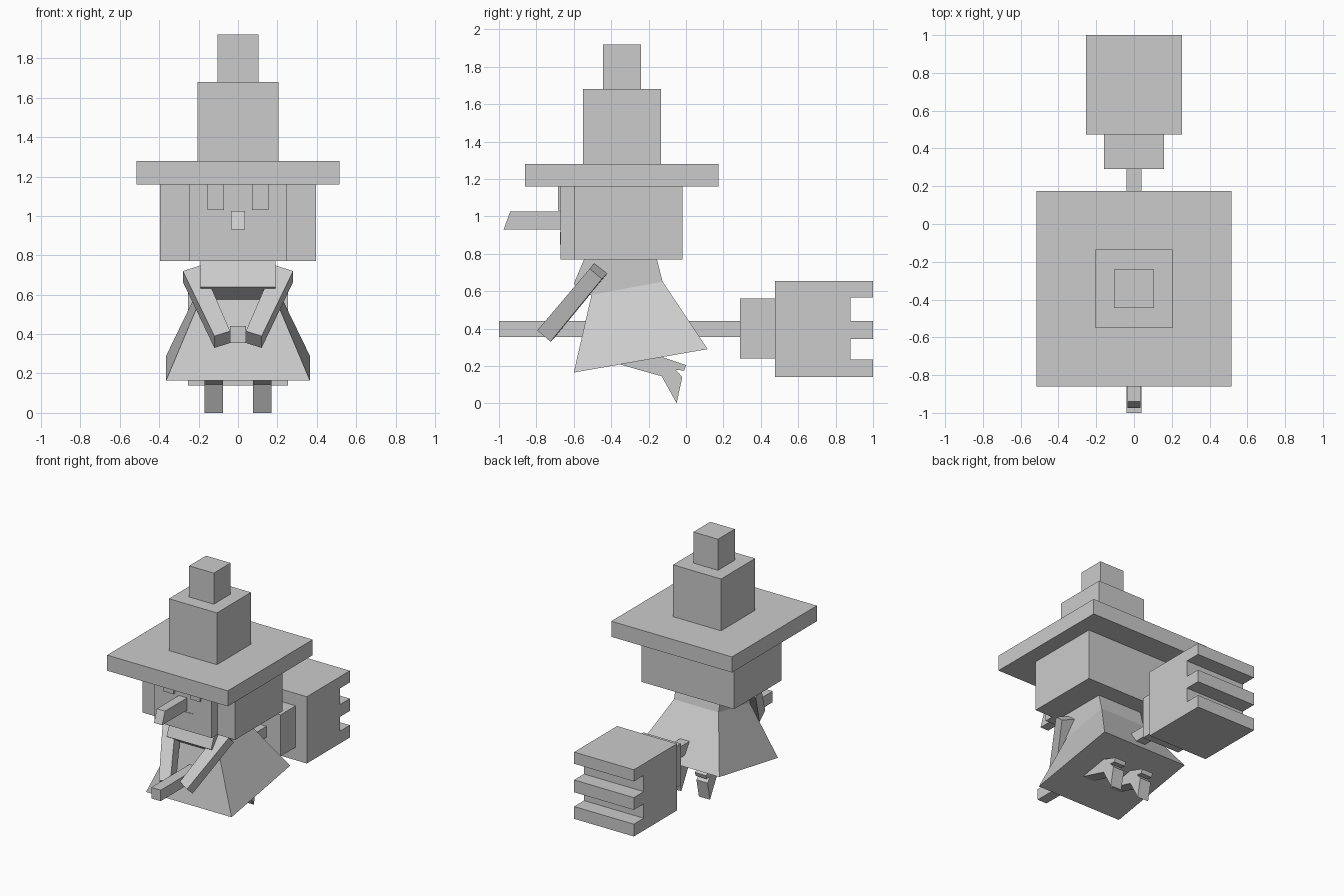
import bpy
import bmesh

default = bpy.data.objects.get("Cube")
if default:
    bpy.data.objects.remove(default, do_unlink=True)

grey = bpy.data.materials.new("plain grey")
grey.use_nodes = True
grey.diffuse_color = (0.6, 0.6, 0.6, 1)
grey.node_tree.nodes["Principled BSDF"].inputs["Base Color"].default_value = grey.diffuse_color


def finish(name, bm):
    bmesh.ops.recalc_face_normals(bm, faces=bm.faces)
    mesh = bpy.data.meshes.new(name)
    bm.to_mesh(mesh)
    bm.free()
    mesh.materials.append(grey)
    obj = bpy.data.objects.new(name, mesh)
    bpy.context.collection.objects.link(obj)
    return obj


def loft(name, start, end):
    """Solid between two matching outlines."""
    bm = bmesh.new()
    a = [bm.verts.new(p) for p in start]
    b = [bm.verts.new(p) for p in end]
    bm.faces.new(a)
    bm.faces.new(b)
    n = len(a)
    for i in range(n):
        j = (i + 1) % n
        bm.faces.new((a[i], a[j], b[j], b[i]))
    return finish(name, bm)


def extrude(name, profile, x0, x1):
    """Side profile of (y, z) points, extruded across x."""
    return loft(name, [(x0, y, z) for y, z in profile], [(x1, y, z) for y, z in profile])


def box(name, x0, x1, y0, y1, z0, z1):
    return extrude(name, [(y0, z0), (y1, z0), (y1, z1), (y0, z1)], x0, x1)


# Hat
box("hat_brim", -0.515, 0.515, -0.86, 0.175, 1.16, 1.28)
box("hat_crown", -0.205, 0.205, -0.55, -0.135, 1.28, 1.68)
box("hat_tip", -0.105, 0.105, -0.445, -0.24, 1.68, 1.92)

# Head with protruding face
box("head", -0.395, 0.395, -0.60, -0.02, 0.77, 1.16)
box("face", -0.245, 0.245, -0.67, -0.60, 0.77, 1.16)
box("mouth", -0.09, 0.09, -0.674, -0.67, 0.85, 0.915)
extrude("nose", [(-0.67, 0.93), (-0.975, 0.93), (-0.94, 1.025), (-0.67, 1.025)], -0.035, 0.035)

# Torso and tilted flared dress
extrude("torso", [(-0.545, 0.77), (-0.60, 0.64), (-0.49, 0.565), (-0.125, 0.65), (-0.155, 0.77)],
        -0.19, 0.19)


def tilted_quad(w, front, back):
    return [(-w, *front), (w, *front), (w, *back), (-w, *back)]


loft("dress", tilted_quad(0.365, (-0.60, 0.165), (0.115, 0.29)),
     tilted_quad(0.19, (-0.505, 0.58), (-0.125, 0.65)))

# Mirrored parts: eyes, arms, legs
shoulder = [(0.28, -0.515, 0.72), (0.185, -0.49, 0.75), (0.185, -0.42, 0.695), (0.28, -0.45, 0.665)]
hand = [(0.12, -0.795, 0.39), (0.04, -0.765, 0.415), (0.04, -0.70, 0.355), (0.12, -0.725, 0.33)]
leg = [(-0.36, 0.21), (-0.13, 0.145), (-0.05, 0.0), (-0.02, 0.14), (-0.055, 0.18),
       (-0.01, 0.175), (0.0, 0.205), (-0.13, 0.248)]
for side, s in (("left", 1), ("right", -1)):
    box(side + "_eye", s * 0.07, s * 0.155, -0.685, -0.67, 1.03, 1.16)
    loft(side + "_arm", [(s * x, y, z) for x, y, z in shoulder], [(s * x, y, z) for x, y, z in hand])
    extrude(side + "_leg", leg, s * 0.075, s * 0.17)

# Broom with notched bristles
box("broom_handle", -0.04, 0.04, -1.0, 0.29, 0.355, 0.44)
box("broom_binding", -0.16, 0.16, 0.29, 0.475, 0.24, 0.56)
bristles = [(0.475, 0.14)]
for low, high in ((0.14, 0.235), (0.345, 0.44), (0.565, 0.655)):
    bristles += [(1.0 if low == 0.14 else 0.88, low), (1.0, low), (1.0, high), (0.88, high)]
bristles = bristles[:1] + bristles[2:-1] + [(0.475, 0.655)]
extrude("broom_bristles", bristles, -0.255, 0.255)
